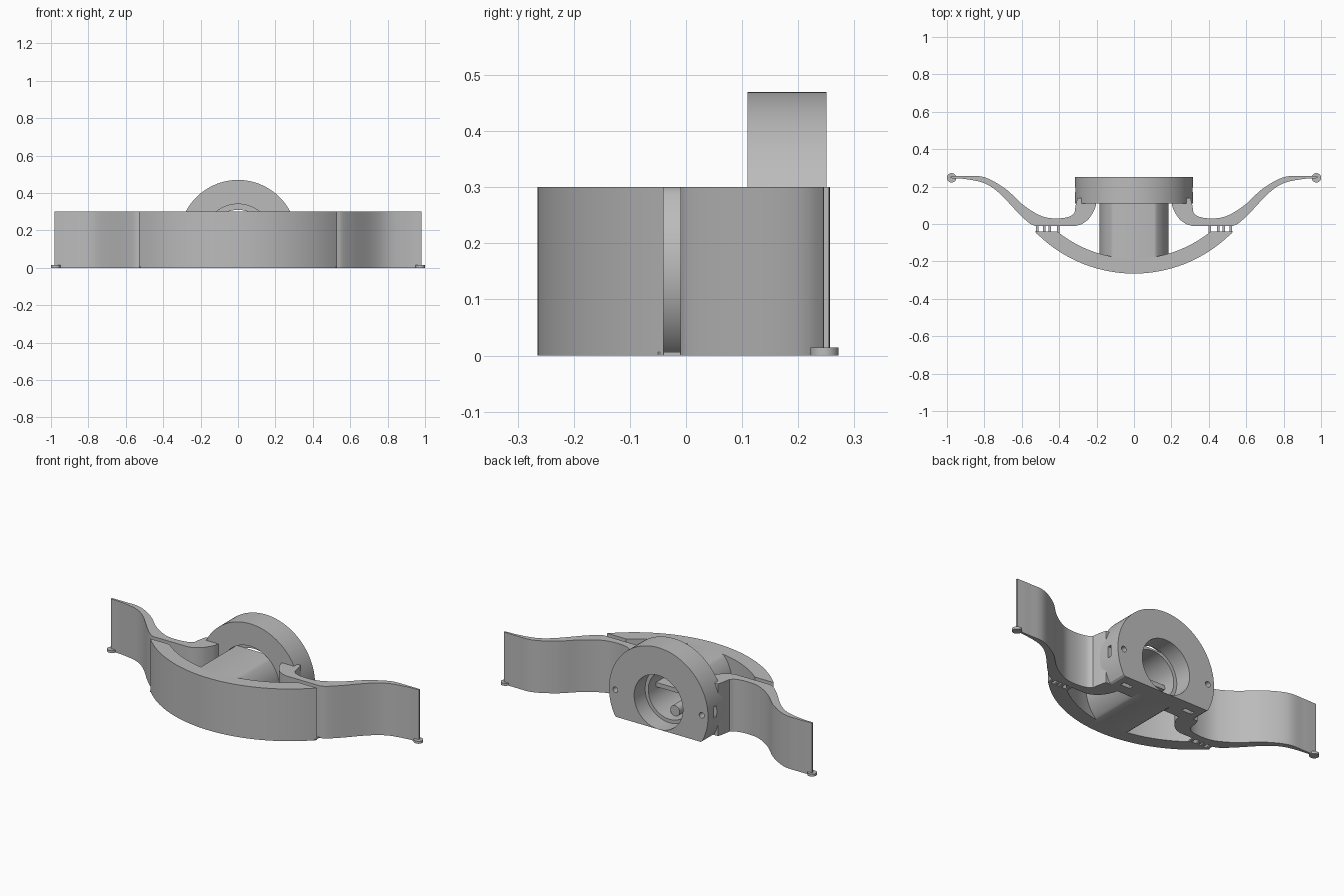
import bpy, bmesh, math
from mathutils import Vector

cube = bpy.data.objects.get("Cube")
if cube:
    bpy.data.objects.remove(cube, do_unlink=True)

grey = bpy.data.materials.new("plain_grey")
grey.use_nodes = True
grey.diffuse_color = (0.5, 0.5, 0.5, 1)
grey.node_tree.nodes["Principled BSDF"].inputs["Base Color"].default_value = (0.5, 0.5, 0.5, 1)

HEIGHT = 0.30
AXIS_Z = 0.155


def prism(name, pts, lo, hi, axis="z"):
    """Extrude a closed outline along z (outline in x,y) or y (outline in x,z)."""
    place = (lambda a, b, t: (a, b, t)) if axis == "z" else (lambda a, b, t: (a, t, b))
    bm = bmesh.new()
    face = bm.faces.new([bm.verts.new(place(a, b, lo)) for a, b in pts])
    out = bmesh.ops.extrude_face_region(bm, geom=[face])
    moved = [v for v in out["geom"] if isinstance(v, bmesh.types.BMVert)]
    bmesh.ops.translate(bm, verts=moved, vec=place(0, 0, hi - lo))
    bmesh.ops.remove_doubles(bm, verts=bm.verts, dist=1e-5)
    bmesh.ops.recalc_face_normals(bm, faces=bm.faces)
    mesh = bpy.data.meshes.new(name)
    bm.to_mesh(mesh)
    bm.free()
    mesh.materials.append(grey)
    obj = bpy.data.objects.new(name, mesh)
    bpy.context.collection.objects.link(obj)
    return obj


def circle(r, cx=0, cy=AXIS_Z, lo=-9, hi=9, n=96):
    """Circle outline whose second coordinate is clipped to lo..hi."""
    pts = []
    for i in range(n):
        a = math.tau * (i + 0.5) / n
        p = (cx + r * math.cos(a), min(hi, max(lo, cy + r * math.sin(a))))
        if not (len(pts) > 1 and pts[-1][1] == pts[-2][1] == p[1] and p[1] in (lo, hi)):
            pts.append(p)
        else:
            pts[-1] = p
    return pts


def rect(x0, x1, y0, y1):
    return [(x0, y0), (x1, y0), (x1, y1), (x0, y1)]


def arc(half, y_end, y_mid, n=48):
    """Circular arc from -half to half, lowest at the middle."""
    sag = y_end - y_mid
    r = (half * half + sag * sag) / (2 * sag)
    top = math.asin(half / r)
    angles = [top * (2 * i / n - 1) for i in range(n + 1)]
    return [(r * math.sin(a), y_mid + r - r * math.cos(a)) for a in angles]


def spline(pts, steps=8):
    """Smooth path through the given points."""
    p = [Vector(q) for q in pts]
    p = [2 * p[0] - p[1]] + p + [2 * p[-1] - p[-2]]
    out = []
    for a, b, c, d in zip(p, p[1:], p[2:], p[3:]):
        for i in range(steps):
            t = i / steps
            out.append(tuple(0.5 * (2 * b + (c - a) * t + (2 * a - 5 * b + 4 * c - d) * t * t
                                    + (3 * b - a - 3 * c + d) * t ** 3)))
    return out + [tuple(p[-2])]


def cut(obj, *cutters):
    for c in cutters:
        mod = obj.modifiers.new("cut", "BOOLEAN")
        mod.operation, mod.solver, mod.object = "DIFFERENCE", "EXACT", c
        bpy.context.view_layer.objects.active = obj
        bpy.ops.object.modifier_apply(modifier=mod.name)
        bpy.data.objects.remove(c, do_unlink=True)


# Crescent bow across the front
prism("front_bow", arc(0.53, -0.04, -0.265) + arc(0.41, -0.04, -0.185)[::-1], 0, HEIGHT)

# Round housing with flat base, stepped bore, screw holes and side slots
housing = prism("round_housing", circle(0.315, lo=0), 0.11, 0.25, "y")
cutters = [prism("recess_cutter", circle(0.186), 0.05, 0.15, "y"),
           prism("bore_cutter", circle(0.155), 0.10, 0.30, "y")]
for s in (-1, 1):
    cutters.append(prism("screw_cutter", circle(0.016, s * 0.275, n=24), 0.2, 0.3, "y"))
    xs = sorted((s * 0.285, s * 0.4))
    cutters.append(prism("slot_cutter", rect(*xs, 0.17, 0.195), 0.125, 0.19))
    xs = sorted((s * 0.17, s * 0.23))
    cutters.append(prism("base_slot_cutter", rect(*xs, 0.17, 0.195), -0.1, 0.03))
cut(housing, *cutters)

# Barrel joining housing to bow, flattened above and below
barrel = prism("core_barrel", circle(0.184, lo=0, hi=HEIGHT), -0.195, 0.15, "y")
cut(barrel, prism("barrel_bore_cutter", circle(0.135), -0.17, 0.3, "y"))
prism("core_divider", rect(-0.135, 0.135, 0.145, 0.17), -0.18, 0.08, "y")
prism("core_boss", circle(0.03, 0, 0.05, n=24), -0.18, 0.10, "y")

# Swept wings, each with a foot at the tip and thin ties to the bow
back_edge = spline([(0.98, 0.255), (0.9, 0.256), (0.8, 0.25), (0.69, 0.19), (0.6, 0.108),
                    (0.53, 0.06), (0.47, 0.035), (0.40, 0.03), (0.345, 0.04), (0.318, 0.06)])
front_edge = (spline([(0.2, 0.115), (0.212, 0.075), (0.24, 0.03), (0.275, 0.002), (0.31, -0.01)])
              + spline([(0.53, -0.01), (0.56, 0.005), (0.615, 0.055), (0.72, 0.165),
                        (0.8, 0.218), (0.9, 0.24), (0.98, 0.245)]))
outline = back_edge + [(0.312, 0.1), (0.302, 0.14), (0.27, 0.14), (0.24, 0.115)] + front_edge
for side, s in (("left", 1), ("right", -1)):
    prism(side + "_wing", [(s * x, y) for x, y in outline], 0, HEIGHT)
    prism(side + "_foot", circle(0.025, s * 0.975, 0.247, n=32), 0, 0.014)
    for x in (0.405, 0.45, 0.48, 0.517):
        prism(side + "_tie", rect(s * x - 0.007, s * x + 0.007, -0.05, -0.005), 0, 0.006)

# Smooth the curved walls and keep the rims crisp
bpy.ops.object.select_all(action="DESELECT")
for obj in bpy.context.scene.objects:
    if obj.type == "MESH":
        obj.select_set(True)
        bpy.context.view_layer.objects.active = obj
bpy.ops.object.shade_smooth_by_angle(angle=math.radians(30))
